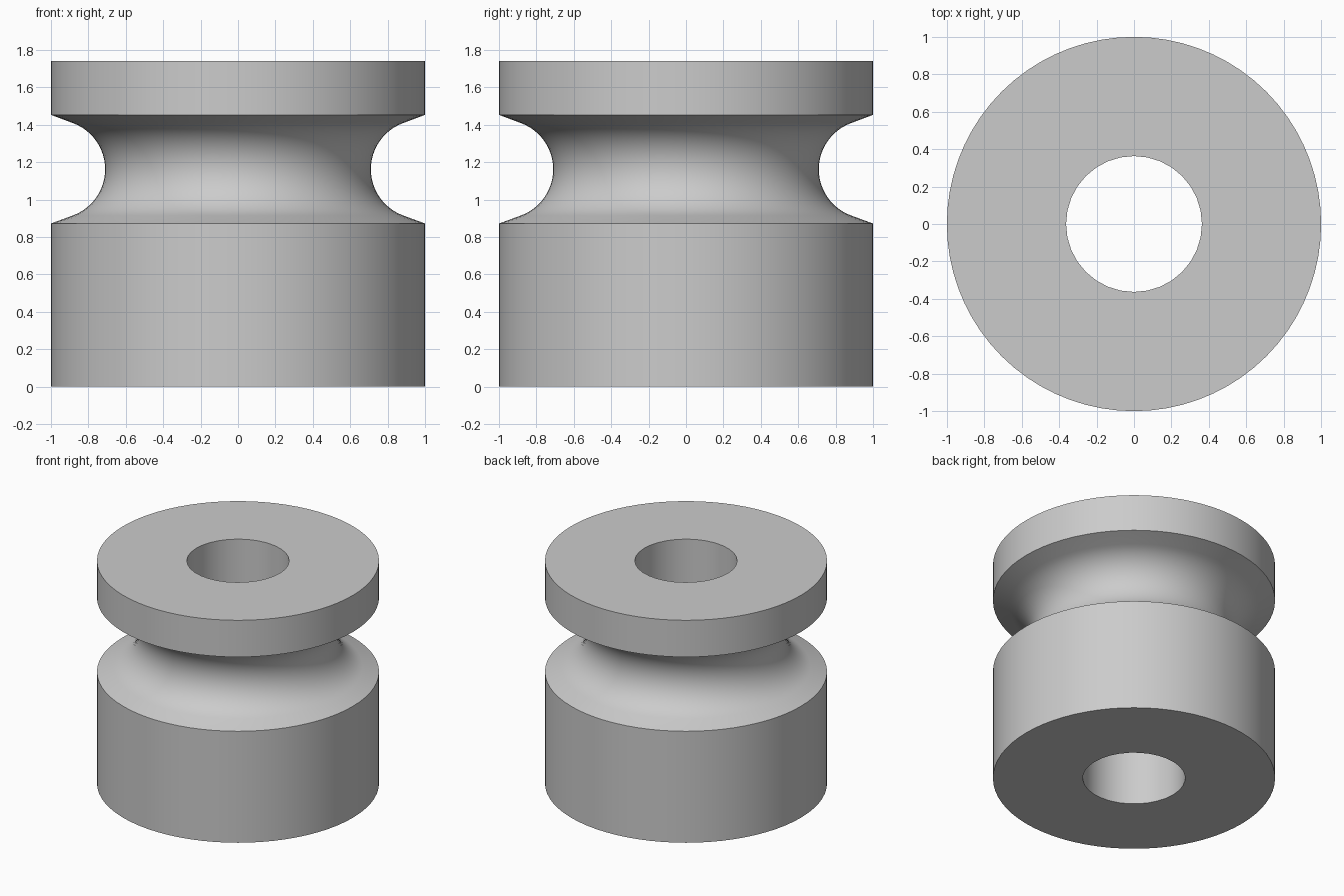
import bpy, bmesh
from math import sin, cos, pi, radians

cube = bpy.data.objects.get("Cube")
if cube:
    bpy.data.objects.remove(cube, do_unlink=True)

HEIGHT, RADIUS, BORE = 1.74, 1.0, 0.363
GROOVE_Z, GROOVE_R, GROOVE_FLOOR = 1.162, 0.263, 0.71

grey = bpy.data.materials.new("plain grey")
grey.use_nodes = True
colour = (0.6, 0.6, 0.6, 1)
grey.diffuse_color = colour
grey.node_tree.nodes["Principled BSDF"].inputs["Base Color"].default_value = colour

# Outer profile: tall base, round-bottomed groove with flared lips, thin top flange
flare, steps = radians(70), 24
profile = [(RADIUS, 0), (RADIUS, 0.872)]
for i in range(steps + 1):
    a = -flare + 2 * flare * i / steps
    profile.append((GROOVE_FLOOR + GROOVE_R * (1 - cos(a)), GROOVE_Z + GROOVE_R * sin(a)))
profile += [(RADIUS, 1.453), (RADIUS, HEIGHT)]

bm = bmesh.new()


def lathe(points, segments):
    """Sweep a profile around z; return the bottom and top rings."""
    rings = [[bm.verts.new((r * cos(2 * pi * s / segments), r * sin(2 * pi * s / segments), z))
              for s in range(segments)] for r, z in points]
    for low, high in zip(rings, rings[1:]):
        for s in range(segments):
            n = (s + 1) % segments
            bm.faces.new((low[s], low[n], high[n], high[s]))
    return rings[0], rings[-1]


# Outer wall and straight through bore
outer = lathe(profile, 72)
bore = lathe([(BORE, 0), (BORE, HEIGHT)], 32)

# Flat annular end faces
for ring_a, ring_b in zip(outer, bore):
    edges = [bm.edges.get((ring[i - 1], ring[i])) for ring in (ring_a, ring_b) for i in range(len(ring))]
    bmesh.ops.triangle_fill(bm, edges=edges, use_beauty=True)
bmesh.ops.recalc_face_normals(bm, faces=bm.faces)

mesh = bpy.data.meshes.new("grooved_bushing")
bm.to_mesh(mesh)
bm.free()
mesh.materials.append(grey)
bushing = bpy.data.objects.new("grooved_bushing", mesh)
bpy.context.collection.objects.link(bushing)

bpy.ops.object.select_all(action='DESELECT')
bushing.select_set(True)
bpy.context.view_layer.objects.active = bushing
bpy.ops.object.shade_smooth_by_angle(angle=radians(30))
